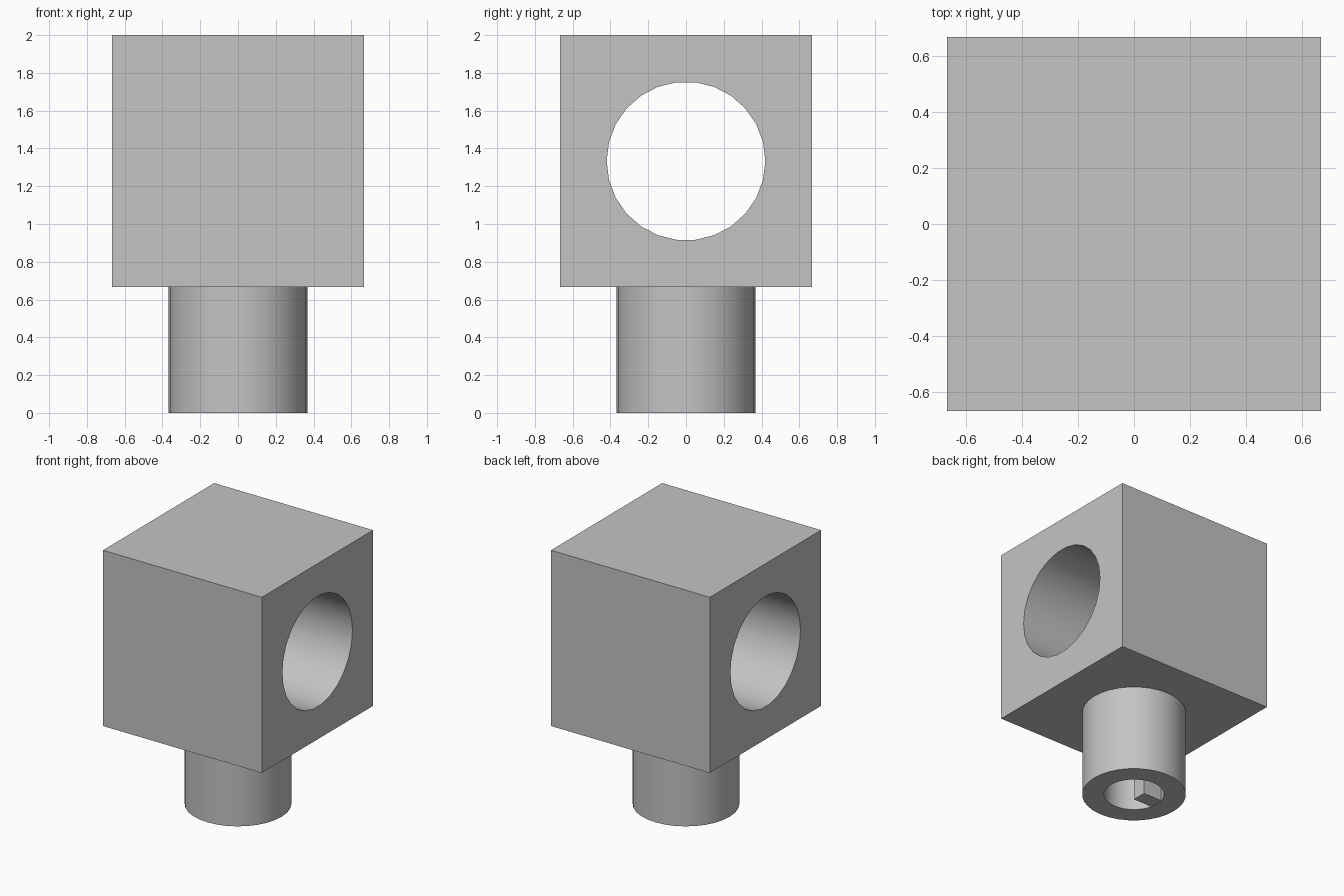
import bpy
from math import pi

if "Cube" in bpy.data.objects:
    bpy.data.objects.remove(bpy.data.objects["Cube"], do_unlink=True)

SIDE = 4 / 3           # edge of the block
STEM_H = 2 - SIDE      # height of the stem below it

grey = bpy.data.materials.new("light grey")
grey.use_nodes = True
colour = (0.55, 0.55, 0.55, 1)
grey.diffuse_color = colour
grey.node_tree.nodes["Principled BSDF"].inputs["Base Color"].default_value = colour


def box(name, size, centre):
    bpy.ops.mesh.primitive_cube_add(size=1, location=centre)
    ob = bpy.context.object
    ob.name = name
    ob.scale = size
    bpy.ops.object.transform_apply(location=False, rotation=False, scale=True)
    ob.data.materials.append(grey)
    return ob


def cylinder(name, radius, depth, centre, sides, rotation=(0, 0, 0)):
    bpy.ops.mesh.primitive_cylinder_add(vertices=sides, radius=radius, depth=depth,
                                        location=centre, rotation=rotation)
    ob = bpy.context.object
    ob.name = name
    ob.data.materials.append(grey)
    return ob


def cut(target, cutter):
    """Subtract the cutter, remove it, and smooth the curved walls."""
    mod = target.modifiers.new("hole", "BOOLEAN")
    mod.operation = "DIFFERENCE"
    mod.solver = "EXACT"
    mod.object = cutter
    bpy.ops.object.select_all(action="DESELECT")
    target.select_set(True)
    bpy.context.view_layer.objects.active = target
    bpy.ops.object.modifier_apply(modifier=mod.name)
    bpy.data.objects.remove(cutter, do_unlink=True)
    bpy.ops.object.shade_smooth_by_angle(angle=pi / 6)


# Block with a round hole running from side to side
mid = (0, 0, STEM_H + SIDE / 2)
block = box("block", (SIDE, SIDE, SIDE), mid)
cut(block, cylinder("hole_cutter", 0.42, 2, mid, 26, (0, pi / 2, 0)))

# Hollow stem, open at the bottom
stem = cylinder("stem", 0.367, STEM_H, (0, 0, STEM_H / 2), 32)
cut(stem, cylinder("bore_cutter", 0.213, 2 * STEM_H - 0.02, (0, 0, 0), 32))

# Key rib along one wall of the bore
box("key_rib", (0.17, 0.11, STEM_H - 0.002), (-0.131, 0, STEM_H / 2 + 0.001))
